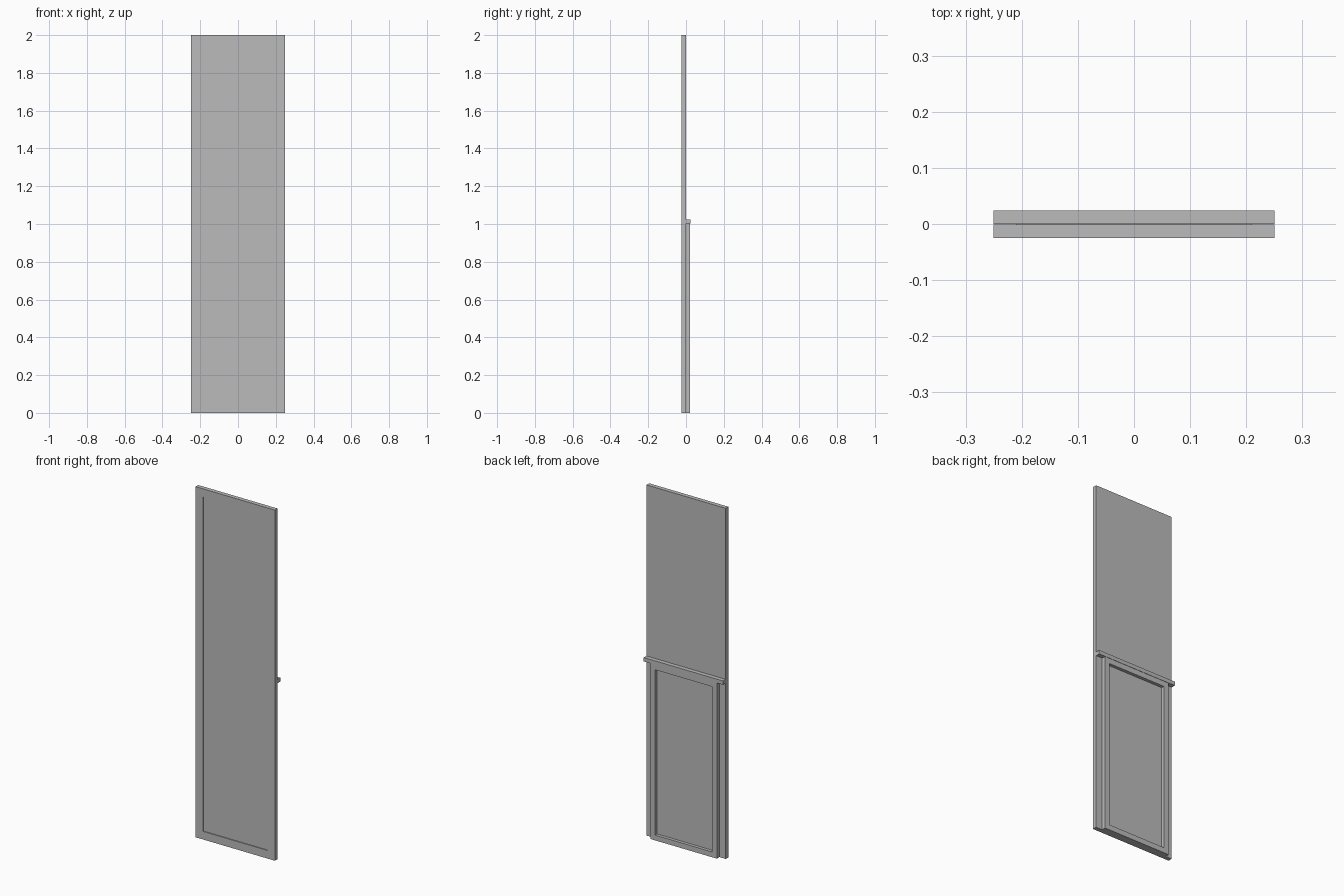
import bpy

cube = bpy.data.objects.get("Cube")
if cube:
    bpy.data.objects.remove(cube)

grey = bpy.data.materials.new("plain_grey")
grey.use_nodes = True
colour = (0.5, 0.5, 0.5, 1)
grey.diffuse_color = colour
grey.node_tree.nodes["Principled BSDF"].inputs["Base Color"].default_value = colour


def box(name, x, y, z):
    """Box spanning the given (low, high) ranges."""
    spans = (x, y, z)
    bpy.ops.mesh.primitive_cube_add(size=1, location=[(a + b) / 2 for a, b in spans])
    ob = bpy.context.object
    ob.name = name
    ob.scale = [b - a for a, b in spans]
    bpy.ops.object.transform_apply(location=True, rotation=False, scale=True)
    ob.data.materials.append(grey)
    return ob


def frame(name, half, border, y, z):
    """Two stiles with rails fitted between them."""
    inner = half - border
    for side, label in ((1, "left"), (-1, "right")):
        box(f"{name}_{label}_stile", sorted((side * inner, side * half)), y, z)
    box(f"{name}_bottom_rail", (-inner, inner), y, (z[0], z[0] + border))
    box(f"{name}_top_rail", (-inner, inner), y, (z[1] - border, z[1]))


# Tall front door with a recessed centre
frame("door", 0.25, 0.046, (-0.025, -0.001), (0, 2))
box("door_panel", (-0.204, 0.204), (-0.02, -0.001), (0.046, 1.954))

# Shorter frame and sheet on the back
frame("back_frame", 0.21, 0.03, (-0.001, 0.022), (0, 1.003))
box("back_panel", (-0.18, 0.18), (-0.001, 0.004), (0.03, 0.973))

# Ledge over the back frame
box("ledge", (-0.25, 0.25), (0, 0.024), (1.003, 1.025))
